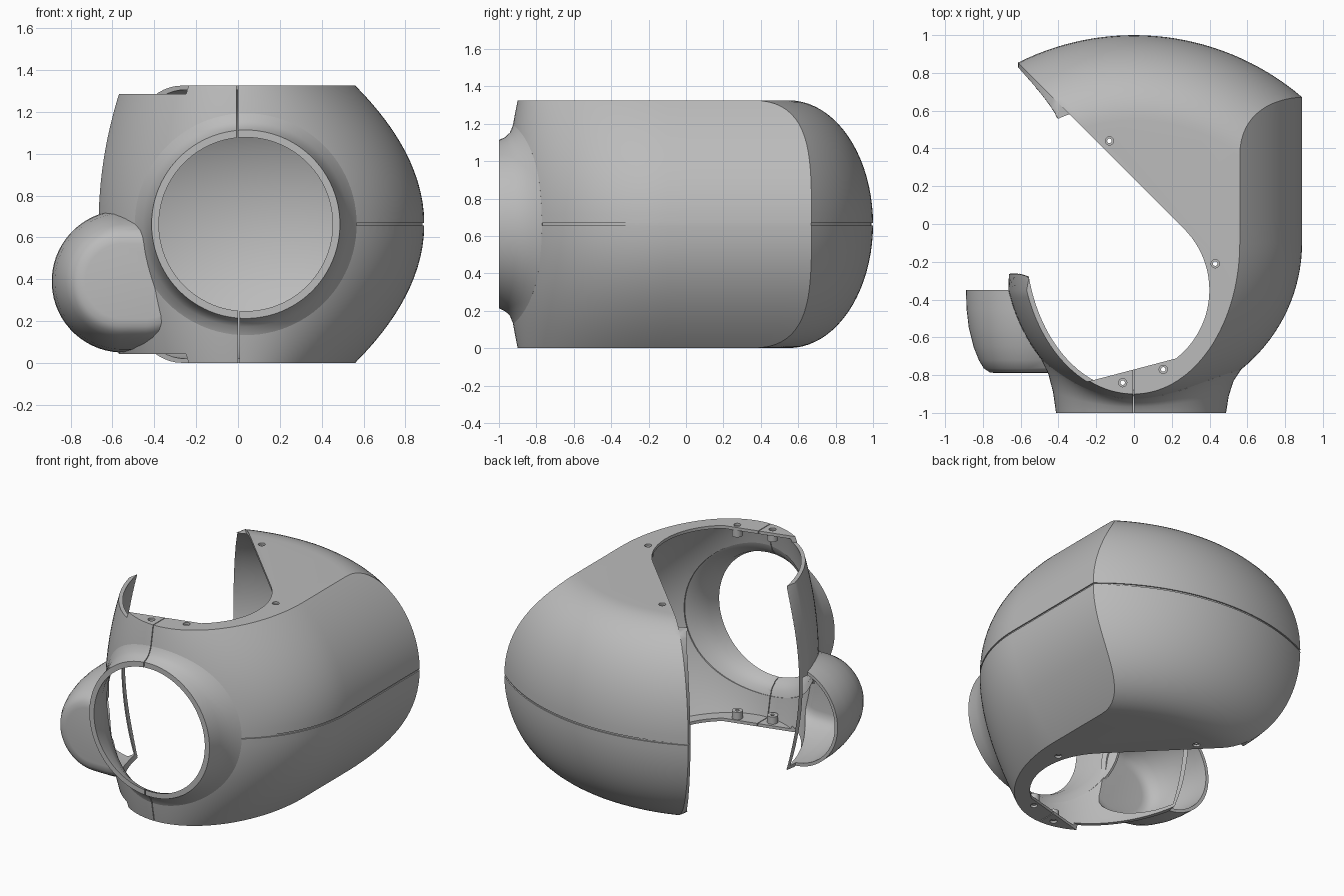
import bpy, bmesh
from math import sin, cos, pi, sqrt, atan2, acos, radians

if "Cube" in bpy.data.objects:
    bpy.data.objects.remove(bpy.data.objects["Cube"])

MID, HALF, WALL = 0.663, 0.662, 0.02
FRONT_Y, BACK_Y, CUT = -0.1, -0.37, 0.24
RING_X = 0.037

grey = bpy.data.materials.new("plain_grey")
grey.use_nodes = True
grey.diffuse_color = (0.5, 0.5, 0.5, 1)
grey.node_tree.nodes["Principled BSDF"].inputs["Base Color"].default_value = (0.5, 0.5, 0.5, 1)


def add_object(name, bm):
    bmesh.ops.recalc_face_normals(bm, faces=bm.faces[:])
    mesh = bpy.data.meshes.new(name)
    bm.to_mesh(mesh)
    bm.free()
    mesh.materials.append(grey)
    obj = bpy.data.objects.new(name, mesh)
    bpy.context.collection.objects.link(obj)
    return obj


def loft(bm, rings, loop=False):
    """Skin closed point rings into a solid: capped, or joined end to start."""
    rows = [[bm.verts.new(p) for p in ring] for ring in rings]
    pairs = list(zip(rows, rows[1:])) + ([(rows[-1], rows[0])] if loop else [])
    for a, b in pairs:
        for i in range(len(a)):
            j = (i + 1) % len(a)
            bm.faces.new((a[i], a[j], b[j], b[i]))
    if not loop:
        bm.faces.new(rows[0])
        bm.faces.new(rows[-1])


def loft_object(name, rings, loop=False):
    bm = bmesh.new()
    loft(bm, rings, loop)
    return add_object(name, bm)


def prism(name, outline, lo, hi):
    return loft_object(name, [[(x, y, z) for x, y in outline] for z in (lo, hi)])


def circle(x, y, z, r, n=24):
    return [(x + r * cos(2 * pi * i / n), y + r * sin(2 * pi * i / n), z) for i in range(n)]


def subtract(obj, cutters):
    for c in cutters:
        c.hide_render = True
        mod = obj.modifiers.new("cut", 'BOOLEAN')
        mod.operation, mod.solver, mod.object = 'DIFFERENCE', 'EXACT', c


def finish(obj):
    """Apply the modifiers and smooth the shading."""
    bpy.context.view_layer.update()
    deps = bpy.context.evaluated_depsgraph_get()
    mesh = bpy.data.meshes.new_from_object(obj.evaluated_get(deps))
    obj.modifiers.clear()
    obj.data = mesh
    bpy.ops.object.select_all(action='DESELECT')
    obj.select_set(True)
    bpy.context.view_layer.objects.active = obj
    bpy.ops.object.shade_smooth_by_angle(angle=radians(30))


# Shape of the housing at relative height t (-1 bottom, 1 top)
def right_reach(t):
    return 0.89 - 0.33 * t * t


def left_reach(t):
    return 0.695 - 0.11 * t * t


def front_reach(t):
    return 0.8 + 0.07 * (1 - t * t)


def front_surface(x, z):
    t = (z - MID) / HALF
    reach = right_reach(t) if x > 0 else left_reach(t)
    return FRONT_Y - front_reach(t) * sqrt(max(0, 1 - (x / reach) ** 2))


N_BACK, N_SIDE, N_FRONT, N_LEFT = 30, 6, 30, 24


def section(t, cut=CUT, inset=0, end_y=-0.35):
    """Horizontal outline: back arc, straight side, front curve, left end."""
    z = MID + (HALF - inset) * t
    r = 0.92 + 0.45 * sqrt(max(0, 1 - t * t)) - inset
    reach, ry, left = right_reach(t) - inset, front_reach(t) - inset, left_reach(t) - inset
    d = cut - BACK_Y
    x0 = (d - sqrt(2 * r * r - d * d)) / 2
    a0 = atan2(d - x0, x0)
    a1 = acos(reach / r)
    pts = []
    for i in range(N_BACK):
        a = a0 + (a1 - a0) * i / N_BACK
        pts.append((r * cos(a), BACK_Y + r * sin(a), z))
    crease = BACK_Y + r * sin(a1)
    for i in range(N_SIDE):
        pts.append((reach, crease + (FRONT_Y - crease) * i / N_SIDE, z))
    for i in range(N_FRONT):
        a = pi / 2 * (1 - i / N_FRONT)
        pts.append((reach * sin(a), FRONT_Y - ry * cos(a), z))
    end = acos((FRONT_Y - end_y) / ry)
    for i in range(N_LEFT + 1):
        a = end * i / N_LEFT
        pts.append((-left * sin(a), FRONT_Y - ry * cos(a), z))
    return pts


# Main shell: outer solid, with a larger-mouthed inner solid taken out
levels = [sin(pi * (i / 40 - 0.5)) for i in range(41)]
shell = loft_object("housing_shell", [section(t) for t in levels])
cavity = loft_object("cavity_cutter", [section(t, CUT - 0.1, WALL, -0.2) for t in levels])

# Opening in the top and bottom plates, with the lowered left edge
opening = []
for i in range(25):
    a = radians(-52 + 97 * i / 24)
    opening.append((-0.06 + 0.459 * cos(a), -0.35 + 0.459 * sin(a)))
opening += [(-1, 1.24), (-1.1, -1), (-0.266, -1), (-0.266, -0.84)]
openings = [prism("opening_cutter", opening, lo, hi) for lo, hi in ((1.285, 1.5), (-0.2, 0.042))]


# Side bulge, hollow and open to the rear
def bulge(name, inset, end_y):
    profile = [(end_y, 0.34), (-0.45, 0.337), (-0.55, 0.325), (-0.65, 0.3), (-0.72, 0.272),
               (-0.765, 0.245), (-0.785, 0.215), (-0.79, 0.18)]
    rings = []
    for y, r in profile:
        ring = []
        for i in range(64):
            a = 2 * pi * (i + 0.5) / 64
            shift = 0.1 if cos(a) > 0 else 0
            ring.append((-0.55 + shift + (r - inset) * cos(a),
                         y + (inset if y < -0.4 else 0), 0.39 + (r - inset) * sin(a)))
        rings.append(ring)
    return loft_object(name, rings)


side_bulge = bulge("side_bulge", 0, -0.35)
bulge_core = bulge("bulge_core", WALL, -0.3)
core_rings = []
for t in levels:
    core_rings.append([((left_reach(t) - 0.01) * x, FRONT_Y + (front_reach(t) - 0.01) * y,
                        MID + HALF * t) for x, y, _ in circle(0, 0, 0, 1, 96)])
shell_core = loft_object("shell_core", core_rings)
subtract(side_bulge, [bulge_core, shell_core])

# Cutters: front hole, seams, screw holes
hole = loft_object("hole_cutter", [[(RING_X + x, y, MID + z) for x, z, _ in circle(0, 0, 0, 0.51, 96)]
                                   for y in (-1.2, -0.6)])
plate_seams = [prism("seam_cutter", [(x, -1.1), (x + 0.005, -1.1), (x + 0.005, -0.74), (x, -0.74)], lo, hi)
               for x, lo, hi in ((-0.006, 1.05, 1.5), (0.001, -0.2, 0.28))]
columns = N_BACK + N_SIDE + int(N_FRONT * 0.6)
corners = [section(t, 0.2, inset)[:columns]
           for t, inset in ((-0.009, 0.008), (-0.009, -0.01), (0.009, -0.01), (0.009, 0.008))]
side_seam = loft_object("side_seam_cutter", list(zip(*corners)))

screws = [(-0.13, 0.44), (0.43, -0.21), (0.155, -0.77), (-0.06, -0.84)]
bm = bmesh.new()
for x, y in screws:
    for lo, hi in ((1.28, 1.36), (-0.03, 0.045)):
        loft(bm, [circle(x, y, lo, 0.022), circle(x, y, hi, 0.022)])
screw_holes = add_object("screw_hole_cutter", bm)
subtract(shell, [cavity, *openings, bulge_core, hole, *plate_seams, side_seam, screw_holes])

# Flared ring around the front hole: radius, blend to the front plane, inward offset
flare = [(0.53, 0, 0), (0.49, 0.15, 0), (0.465, 0.5, 0), (0.45, 1, 0),
         (0.415, 1, 0), (0.43, 0.5, 0.01), (0.47, 0.1, WALL), (0.515, 0, WALL)]
rings = []
for r, f, inward in flare:
    ring = []
    for dx, dz, _ in circle(0, 0, 0, r, 96):
        x, z = RING_X + dx, MID + dz
        y = front_surface(x, z)
        ring.append((x, y + (-1 - y) * f + inward, z))
    rings.append(ring)
front_ring = loft_object("front_ring", rings, loop=True)
subtract(front_ring, plate_seams)

# Screw bosses under the plates
bm = bmesh.new()
for x, y in screws:
    for lo, hi in ((1.255, 1.31), (0.015, 0.07)):
        loft(bm, [circle(x, y, lo, 0.034), circle(x, y, hi, 0.034),
                  circle(x, y, hi, 0.012), circle(x, y, lo, 0.012)], loop=True)
bosses = add_object("screw_bosses", bm)

for part in (shell, side_bulge, front_ring, bosses):
    finish(part)
for cutter in [cavity, bulge_core, shell_core, hole, side_seam, screw_holes, *openings, *plate_seams]:
    bpy.data.objects.remove(cutter)
